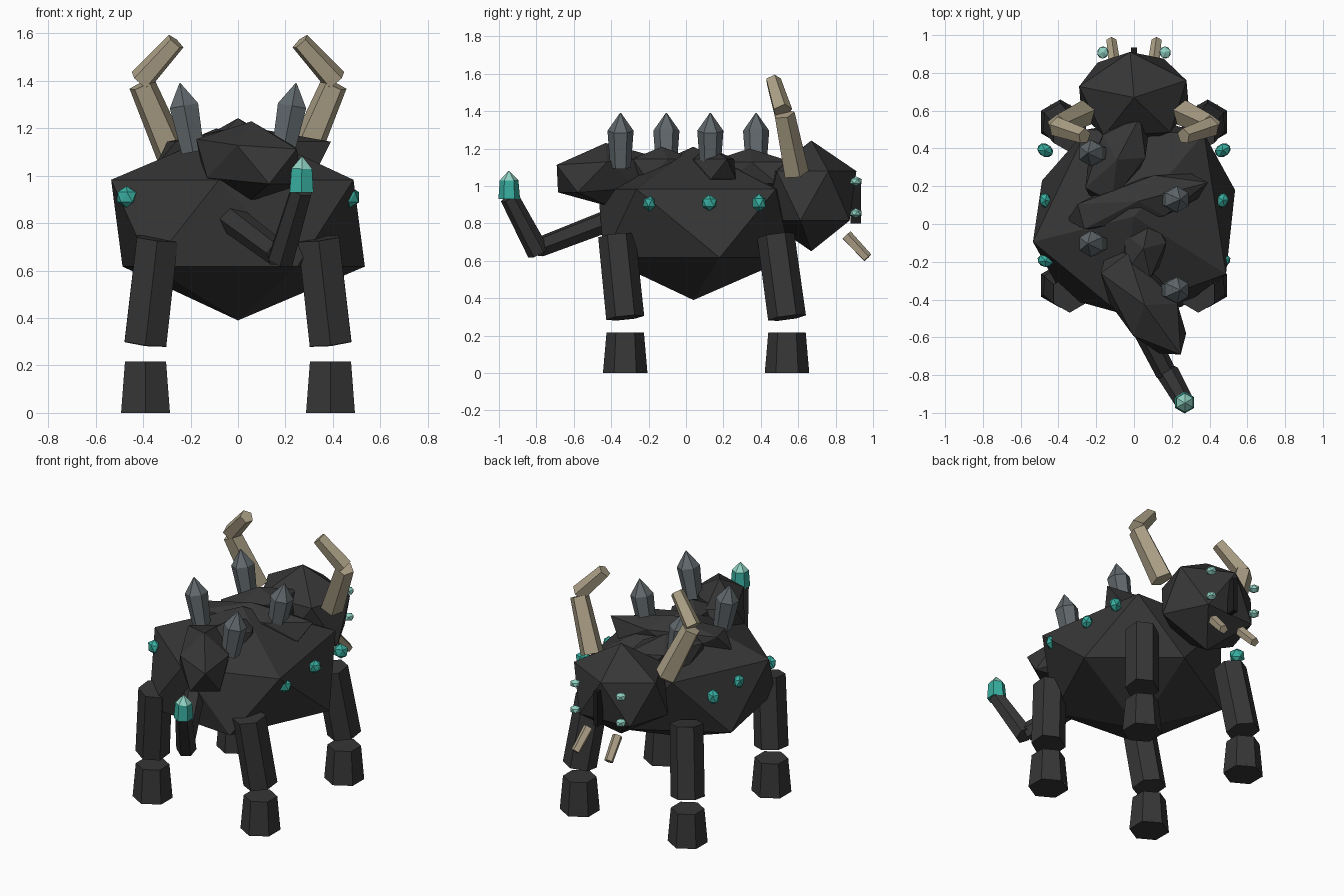
import bpy, bmesh, math
from mathutils import Vector, Matrix

if "Cube" in bpy.data.objects:
    bpy.data.objects.remove(bpy.data.objects["Cube"], do_unlink=True)


def material(name, rgb):
    m = bpy.data.materials.new(name)
    m.use_nodes = True
    m.diffuse_color = (*rgb, 1)
    m.node_tree.nodes["Principled BSDF"].inputs["Base Color"].default_value = (*rgb, 1)
    return m


STONE = material("dark stone", (.037, .037, .037))
BLACK = material("mouth black", (.012, .012, .012))
HORN = material("horn tan", (.41, .35, .24))
SLATE = material("slate grey", (.12, .14, .15))
TEAL = material("crystal teal", (.04, .42, .35))
PALE = material("pale teal", (.28, .64, .54))


def finish(name, bm, *mats):
    bmesh.ops.recalc_face_normals(bm, faces=bm.faces)
    mesh = bpy.data.meshes.new(name)
    bm.to_mesh(mesh)
    bm.free()
    for m in mats:
        mesh.materials.append(m)
    obj = bpy.data.objects.new(name, mesh)
    bpy.context.collection.objects.link(obj)
    return obj


def hull(name, mat, points):
    bm = bmesh.new()
    verts = [bm.verts.new(p) for p in points]
    bmesh.ops.convex_hull(bm, input=verts)
    return finish(name, bm, mat)


def rock(name, mat, centre, size, turn=0, tilt=0, roll=0):
    # Twenty-sided boulder: rolled, stretched, tilted, then turned
    bm = bmesh.new()
    bmesh.ops.create_icosphere(bm, subdivisions=1, radius=1)
    m = (Matrix.Translation(centre) @ Matrix.Rotation(math.radians(turn), 4, 'Z')
         @ Matrix.Rotation(math.radians(tilt), 4, 'Y') @ Matrix.Diagonal((*size, 1))
         @ Matrix.Rotation(math.radians(roll), 4, 'Z'))
    bm.transform(m)
    return finish(name, bm, mat)


def tube(name, mats, stations, sides=6, phase=90):
    # Faceted tube through (point, radius) stations; the last material is the last section's
    bm = bmesh.new()
    axis = Vector(stations[-1][0]) - Vector(stations[0][0])
    q = Vector((0, 0, 1)).rotation_difference(axis)
    rings = []
    for p, r in stations:
        ring = []
        for i in range(sides):
            a = math.radians(phase) + i * math.tau / sides
            ring.append(bm.verts.new(Vector(p) + q @ Vector((r * math.cos(a), r * math.sin(a), 0))))
        rings.append(ring)
    for k in range(len(rings) - 1):
        for i in range(sides):
            j = (i + 1) % sides
            f = bm.faces.new((rings[k][i], rings[k][j], rings[k + 1][j], rings[k + 1][i]))
            f.material_index = min(k, len(mats) - 1)
    bm.faces.new(rings[0])
    bm.faces.new(rings[-1]).material_index = len(mats) - 1
    return finish(name, bm, *mats)


# Body: two five-point rings with a point above and below
upper = [(-.535, -.095), (.487, -.265), (.37, .48), (-.25, .5), (-.08, -.47)]
lower = [(.535, .18), (.08, .56), (-.487, .23), (-.37, -.39), (.25, -.44)]
hull("body", STONE, [(x, y, .983) for x, y in upper] + [(x, y, .617) for x, y in lower]
     + [(0, .04, 1.21), (0, .04, .39)])

# Boulders along the back
rock("rear_boulder", STONE, (.05, -.42, 1.06), (.37, .17, .17), turn=-54, tilt=4)
rock("neck_boulder", STONE, (-.09, .34, 1.07), (.29, .15, .13), turn=62)
rock("shoulder_boulder", STONE, (.02, .12, 1.09), (.43, .13, .12), turn=15)
rock("middle_boulder", STONE, (.05, -.13, 1.09), (.2, .13, .12), turn=78)

# Head, mouth slit and eyes
rock("head", STONE, (0, .67, .947), (.335, .27, .296), roll=22)
hull("mouth_slit", BLACK, [(x, y, z) for x in (-.015, .015) for y in (.88, .935) for z in (.8, 1.025)])
for side, s in (("right", -1), ("left", 1)):
    for row, z in (("upper", 1.025), ("lower", .855)):
        rock(f"{side}_{row}_eye", PALE, (.165 * s, .908, z), (.034, .036, .026), turn=20 * s)

    # Horns and tusks
    tube(f"{side}_horn_base", [HORN], [((.27 * s, .585, 1.07), .072), ((.405 * s, .522, 1.385), .059)], 5)
    tube(f"{side}_horn_tip", [HORN], [((.41 * s, .515, 1.4), .054), ((.262 * s, .465, 1.565), .043)], 5)
    tube(f"{side}_tusk", [HORN], [((.12 * s, .97, .615), .028), ((.105 * s, .857, .735), .032)], 5)

    # Crystals on the flanks
    for n, (y, size) in enumerate(((-.195, .043), (.125, .04), (.39, .045))):
        rock(f"{side}_flank_crystal_{n}", TEAL, (.47 * s, y, .91), (size * 1.1, size * .85, size * 1.08),
             turn=(20, 75, 30)[n] * s)

    # Legs, feet and toe claws
    for end, top, y in (("rear", -.37, -.325), ("front", .48, .54)):
        tube(f"{side}_{end}_leg", [STONE], [((.39 * s, y, .295), .102), ((.34 * s, top, .735), .1)])
        tube(f"{side}_{end}_foot", [STONE], [((.39 * s, y, 0), .119), ((.39 * s, y, .217), .1)])
        for dx in (-.05, 0, .05):
            back = .105 - abs(dx) * .5
            tube(f"{side}_{end}_claw", [HORN], [((.39 * s + dx, y + back - .03, .025), .014),
                                               ((.39 * s + dx, y + back + .012, .012), .005)], 4)

# Slate spikes alternating along the spine
for n, y in enumerate((-.35, -.105, .13, .375)):
    s = 1 if n % 2 == 0 else -1
    tube(f"spine_spike_{n}", [SLATE], [((.19 * s, y, 1.1), .055), ((.228 * s, y, 1.295), .07),
                                       ((.245 * s, y, 1.39), .003)])

# Two-part tail with a glowing crystal end
tube("tail_base", [STONE], [((.17, -.79, .67), .055), ((-.03, -.4, .82), .062)])
tube("tail_end", [STONE], [((.18, -.79, .645), .06), ((.268, -.945, .94), .05)])
tube("tail_crystal", [TEAL, PALE], [((.268, -.945, .93), .058), ((.269, -.946, 1.03), .05),
                                    ((.27, -.947, 1.08), .003)])
